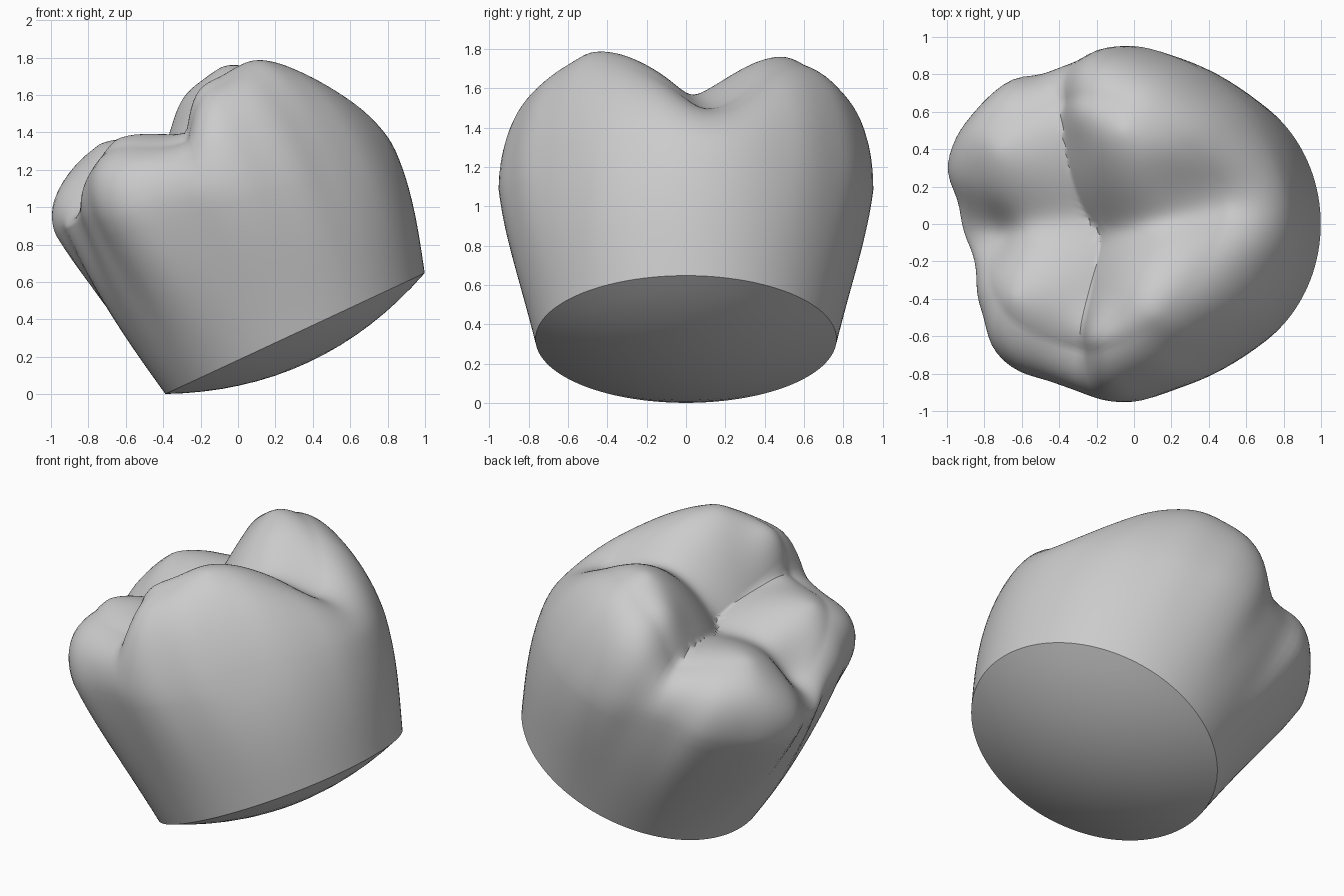
import bpy, bmesh, math
from mathutils import Matrix, Vector

old = bpy.data.objects.get("Cube")
if old:
    bpy.data.objects.remove(old, do_unlink=True)

SEGMENTS = 128
RIM = 0.765          # radius of the cut neck
TILT = 25            # lean of the crown in degrees

# Outline at the widest level: angle and radius
OUTLINE = [(0, .90), (25, .90), (50, .91), (70, .93), (88, .955), (110, .90),
           (135, .98), (157, 1.0), (178, .88), (195, .81), (212, .87), (230, .97),
           (250, .92), (270, .955), (290, .915), (310, .88), (335, .89)]
# Cusps on each side of the central fissure: u, v, height, steepness
INNER_CUSPS = [(-.42, -.40, 1.35, .80), (-.52, .40, 1.37, .80)]
OUTER_CUSPS = [(.46, -.50, 1.49, .85), (.27, .50, 1.47, .85)]
# Soft bumps and hollows: u, v, change, width
DETAILS = [(.06, -.64, .13, .18), (-.02, .64, .07, .17),
           (.62, .18, -.10, .20), (-.62, -.06, -.08, .15)]
BLEND = .06


def outline(angle):
    total = weight = 0.0
    for degrees, radius in OUTLINE:
        gap = (math.degrees(angle) - degrees + 180) % 360 - 180
        k = math.exp(-(gap / 11) ** 2)
        total += k * radius
        weight += k
    return total / weight


def edge_height(angle):
    return .84 - .18 * math.cos(angle)


def blended_cusps(cusps, u, v):
    return BLEND * math.log(sum(
        math.exp((top - steep * math.hypot(u - cu, v - cv) ** 1.5) / BLEND)
        for cu, cv, top, steep in cusps))


def chewing_height(u, v):
    # Beyond the cusp ring the height carries straight outwards
    r = math.hypot(u, v)
    if r > .68:
        u, v = u * .68 / r, v * .68 / r
    h = max(blended_cusps(INNER_CUSPS, u, v), blended_cusps(OUTER_CUSPS, u, v))
    for du, dv, change, width in DETAILS:
        h += change * math.exp(-((u - du) ** 2 + (v - dv) ** 2) / width ** 2)
    return h


def neck_point(angle, s):
    return Vector((RIM * s * math.cos(angle), RIM * s * math.sin(angle),
                   -.17 * (1 - s * s)))


def wall_point(angle, t):
    # Round near the neck, lobed near the widest level
    widest = .89 + (outline(angle) - .89) * t ** 1.4
    r = RIM + (widest - RIM) * math.sin(t * math.pi / 2)
    return Vector((r * math.cos(angle), r * math.sin(angle), t * edge_height(angle)))


def top_point(angle, s):
    r = outline(angle) * s
    u, v = r * math.cos(angle), r * math.sin(angle)
    low = edge_height(angle)
    # Squarer shoulders on the inner side, front and back
    power = 5.5 - 1.5 * math.cos(angle) + 2.5 * math.sin(angle) ** 4
    shoulder = max(0, 1 - s ** power) ** .5
    return Vector((u, v, low + (chewing_height(u, v) - low) * shoulder))


# Stack of rings from the neck centre, up the wall, to the middle of the top
rings = [(neck_point, i / 8) for i in range(1, 9)]
rings += [(wall_point, i / 12) for i in range(1, 13)]
rings += [(top_point, math.cos(i / 44 * math.pi / 2)) for i in range(2, 44)]

bm = bmesh.new()
loops = []
for point, step in rings:
    loops.append([bm.verts.new(point(2 * math.pi * k / SEGMENTS, step))
                  for k in range(SEGMENTS)])
bottom = bm.verts.new(neck_point(0, 0))
pit = bm.verts.new((0, 0, chewing_height(0, 0)))
for k in range(SEGMENTS):
    n = (k + 1) % SEGMENTS
    bm.faces.new((bottom, loops[0][n], loops[0][k]))
    bm.faces.new((pit, loops[-1][k], loops[-1][n]))
    for a, b in zip(loops, loops[1:]):
        bm.faces.new((a[k], a[n], b[n], b[k]))
bmesh.ops.recalc_face_normals(bm, faces=bm.faces[:])

# Lean the crown and stand its neck on the ground
bm.transform(Matrix.Translation((.305, 0, .325))
             @ Matrix.Rotation(math.radians(-TILT), 4, 'Y'))

mesh = bpy.data.meshes.new("molar_crown")
bm.to_mesh(mesh)
bm.free()
crown = bpy.data.objects.new("molar_crown", mesh)
bpy.context.collection.objects.link(crown)

# Plain grey enamel
enamel = bpy.data.materials.new("light_grey_enamel")
enamel.use_nodes = True
colour = (.6, .6, .6, 1)
enamel.diffuse_color = colour
shader = next(n for n in enamel.node_tree.nodes if n.type == 'BSDF_PRINCIPLED')
shader.inputs["Base Color"].default_value = colour
mesh.materials.append(enamel)

bpy.ops.object.select_all(action='DESELECT')
crown.select_set(True)
bpy.context.view_layer.objects.active = crown
bpy.ops.object.shade_smooth_by_angle(angle=math.radians(40))
